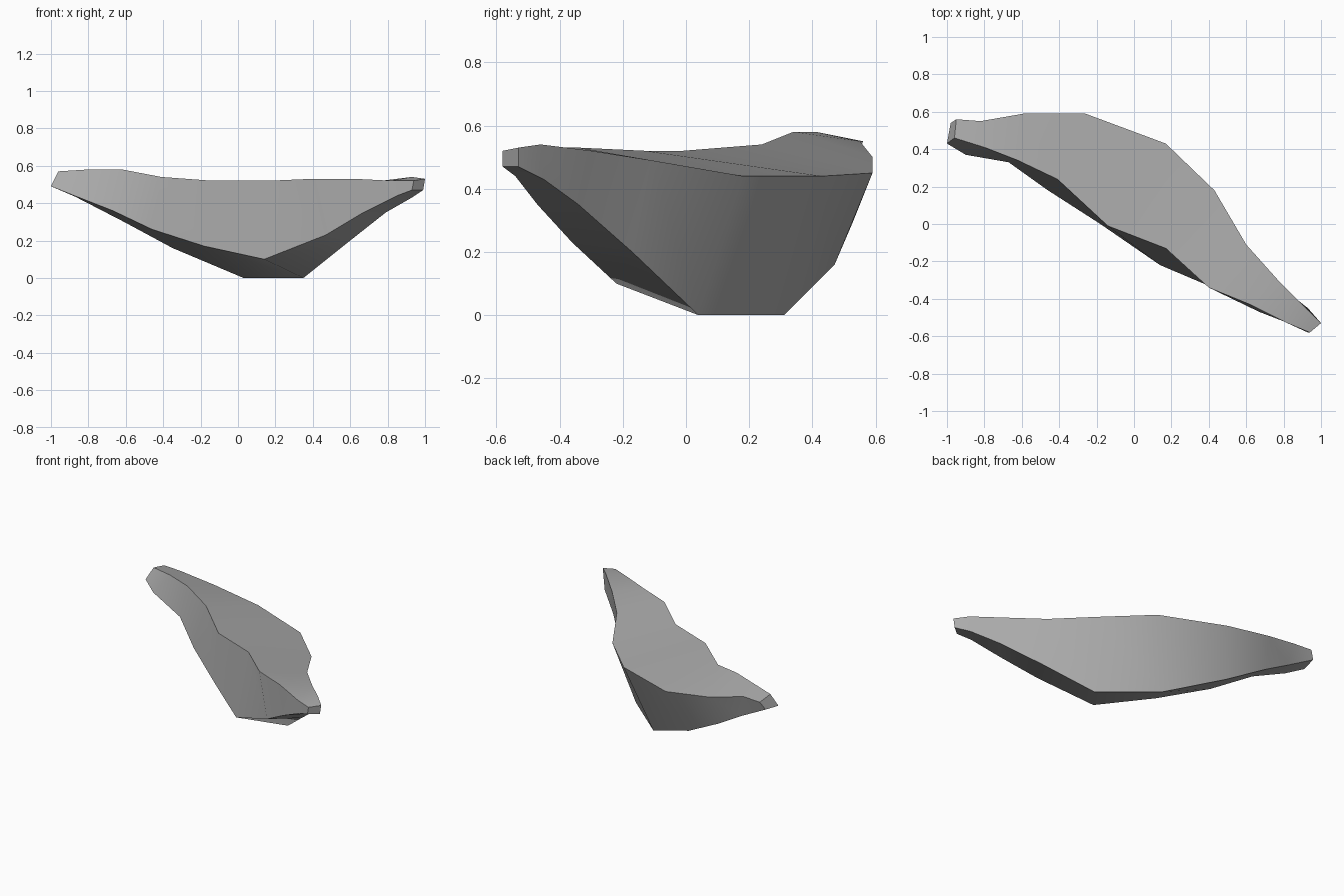
import bpy
import bmesh
import math

cube = bpy.data.objects.get("Cube")
if cube:
    bpy.data.objects.remove(cube, do_unlink=True)


def make_material(name, colour):
    mat = bpy.data.materials.new(name)
    mat.use_nodes = True
    mat.diffuse_color = colour
    mat.node_tree.nodes["Principled BSDF"].inputs["Base Color"].default_value = colour
    return mat


def loft(bm, rails):
    """Skin a closed shell through rails that run from one end to the other."""
    rows = [[bm.verts.new(point) for point in rail] for rail in rails]
    for index, row in enumerate(rows):
        following = rows[(index + 1) % len(rows)]
        for step in range(len(row) - 1):
            bm.faces.new((row[step], row[step + 1],
                          following[step + 1], following[step]))
    # Close both blunt tips
    for tip in (0, -1):
        bm.faces.new([row[tip] for row in rows])
    bmesh.ops.recalc_face_normals(bm, faces=bm.faces[:])


# Long edges of the rock, from the right tip to the left tip
top_front = [(-.96, .46, .57), (-.8, .41, .58), (-.62, .34, .58), (-.41, .24, .54),
             (-.14, -.01, .52), (.17, -.13, .52), (.4, -.34, .53),
             (.62, -.43, .53), (.82, -.53, .52), (.94, -.58, .52)]
bottom_front = [(-1, .43, .49), (-.9, .37, .45), (-.67, .33, .36), (-.46, .18, .26),
                (-.18, 0, .17), (.14, -.22, .1), (.47, -.36, .23),
                (.67, -.47, .35), (.85, -.54, .44), (.93, -.58, .47)]
bottom_back = [(-.98, .54, .5), (-.79, .52, .4), (-.61, .53, .3), (-.35, .47, .16),
               (.03, .31, 0), (.35, .04, 0), (.6, -.17, .2),
               (.79, -.34, .35), (.93, -.45, .43), (.99, -.53, .47)]
top_back = [(-.95, .56, .55), (-.82, .55, .55), (-.59, .59, .5), (-.26, .59, .45),
            (.17, .43, .44), (.43, .18, .44), (.6, -.11, .49),
            (.77, -.3, .52), (.93, -.46, .54), (1, -.53, .53)]

# Rock slab
bm = bmesh.new()
loft(bm, [top_front, bottom_front, bottom_back, top_back])
mesh = bpy.data.meshes.new("rock_slab")
bm.to_mesh(mesh)
bm.free()
rock = bpy.data.objects.new("rock_slab", mesh)
bpy.context.collection.objects.link(rock)
mesh.materials.append(make_material("stone_grey", (.4, .4, .4, 1)))

# Soft sides with crisp long edges
bpy.ops.object.select_all(action="DESELECT")
rock.select_set(True)
bpy.context.view_layer.objects.active = rock
bpy.ops.object.shade_smooth_by_angle(angle=math.radians(40))
